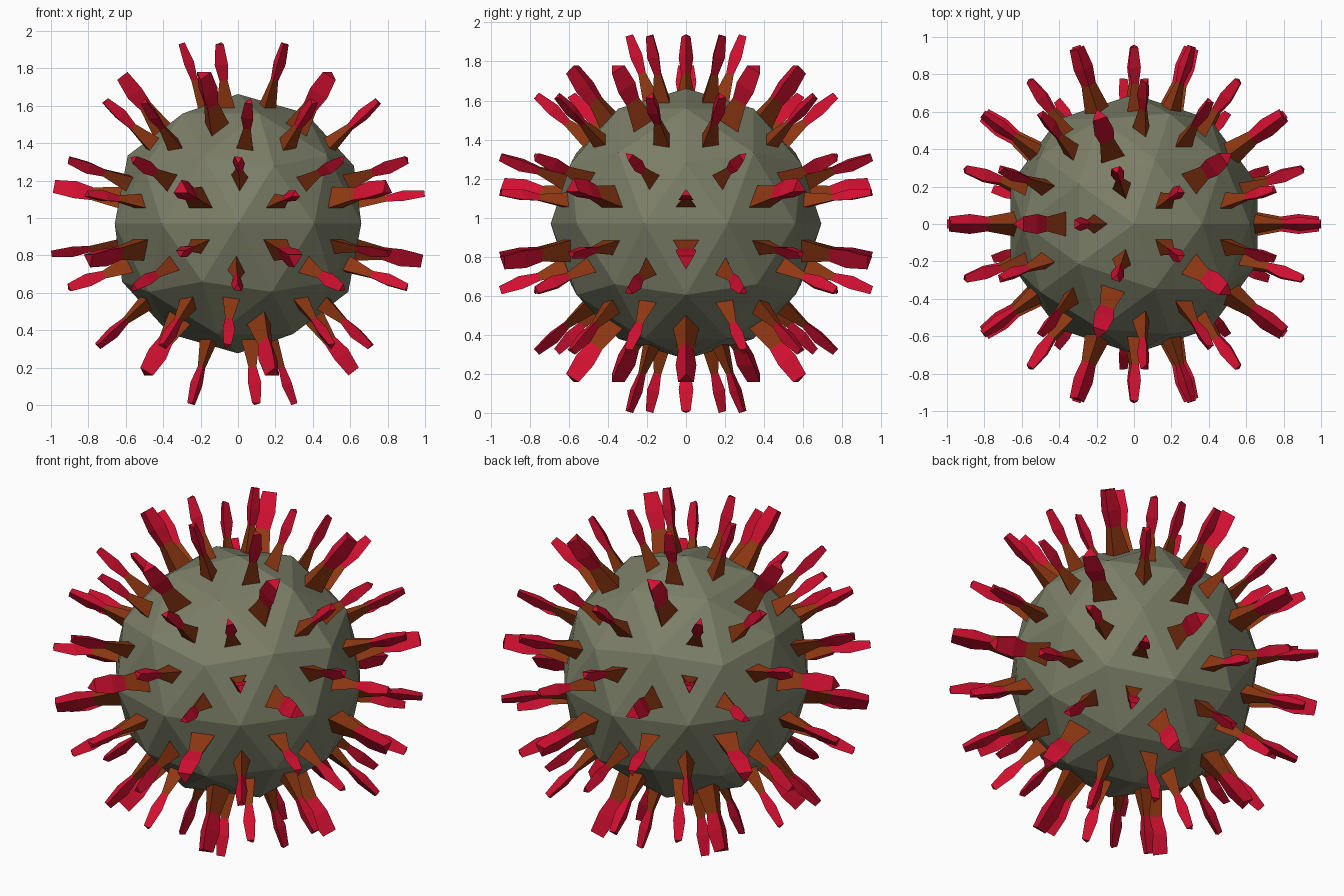
import bpy
import bmesh

if "Cube" in bpy.data.objects:
    bpy.data.objects.remove(bpy.data.objects["Cube"], do_unlink=True)

RADIUS = 0.693
CENTRE_Z = 0.969
# Spike rings: (height above the facet, inset from the facet edges)
BASE, WAIST, BULGE, TIP = (0, 0.0855), (0.148, 0.1007), (0.242, 0.093), (0.356, 0.1005)


def material(name, colour):
    mat = bpy.data.materials.new(name)
    mat.use_nodes = True
    mat.diffuse_color = (*colour, 1)
    bsdf = next(n for n in mat.node_tree.nodes if n.type == 'BSDF_PRINCIPLED')
    bsdf.inputs["Base Color"].default_value = (*colour, 1)
    return mat


def inset_triangle(corners, normal, height, inset):
    """Shrink a triangle evenly from its edges and lift it along its normal."""
    a, b, c = corners
    sides = [(b - c).length, (c - a).length, (a - b).length]
    perimeter = sum(sides)
    incentre = sum((p * s for p, s in zip(corners, sides)), a * 0) / perimeter
    inradius = (b - a).cross(c - a).length / perimeter
    scale = 1 - inset / inradius
    return [incentre + (p - incentre) * scale + normal * height for p in corners]


def add_spike_part(bm, corners, normal, profile):
    """Loft triangular rings into one closed piece."""
    rings = [[bm.verts.new(p) for p in inset_triangle(corners, normal, h, t)]
             for h, t in profile]
    for low, high in zip(rings, rings[1:]):
        for i in range(3):
            j = (i + 1) % 3
            bm.faces.new((low[i], low[j], high[j], high[i]))
    bm.faces.new(rings[0][::-1])
    bm.faces.new(rings[-1])


def build_spikes(name, facets, profile, mat):
    bm = bmesh.new()
    for corners, normal in facets:
        add_spike_part(bm, corners, normal, profile)
    mesh = bpy.data.meshes.new(name)
    bm.to_mesh(mesh)
    bm.free()
    mesh.materials.append(mat)
    obj = bpy.data.objects.new(name, mesh)
    obj.location.z = CENTRE_Z
    bpy.context.collection.objects.link(obj)


# Faceted round body
bpy.ops.mesh.primitive_ico_sphere_add(subdivisions=2, radius=RADIUS,
                                      location=(0, 0, CENTRE_Z))
body = bpy.context.object
body.name = "body"
body.data.materials.append(material("olive grey", (0.2, 0.21, 0.137)))

# One spike on every facet: a tapering stem and a bulging tip
facets = [([body.data.vertices[i].co.copy() for i in f.vertices], f.normal.copy())
          for f in body.data.polygons]
build_spikes("spike_stems", facets, (BASE, WAIST), material("rust brown", (0.28, 0.04, 0.006)))
build_spikes("spike_tips", facets, (WAIST, BULGE, TIP), material("crimson", (0.64, 0.005, 0.03)))
